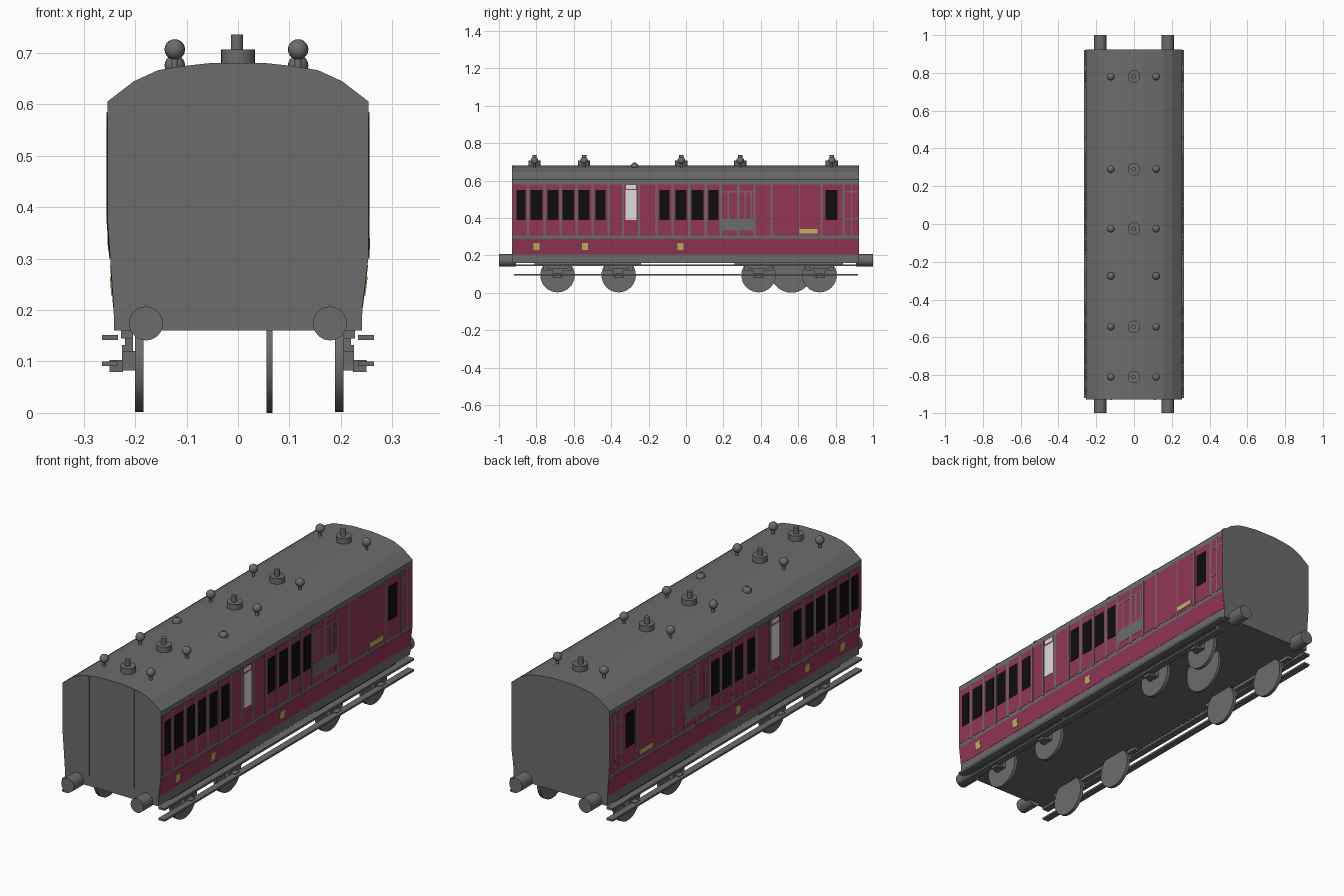
import bpy, bmesh, math
from mathutils import Matrix, Vector

if "Cube" in bpy.data.objects:
    bpy.data.objects.remove(bpy.data.objects["Cube"])


def material(name, r, g, b):
    m = bpy.data.materials.new(name)
    m.diffuse_color = (r, g, b, 1)
    m.use_nodes = True
    m.node_tree.nodes["Principled BSDF"].inputs["Base Color"].default_value = m.diffuse_color
    return m


GREY = material("dark grey", 0.15, 0.15, 0.15)
MAROON = material("maroon", 0.29, 0.036, 0.095)
BLACK = material("window black", 0.004, 0.004, 0.004)
WHITE = material("frosted white", 0.72, 0.72, 0.72)
YELLOW = material("yellow", 0.50, 0.48, 0.11)


def finish(name, bm, mat, smooth=False):
    bmesh.ops.recalc_face_normals(bm, faces=bm.faces)
    me = bpy.data.meshes.new(name)
    bm.to_mesh(me)
    bm.free()
    me.materials.append(mat)
    ob = bpy.data.objects.new(name, me)
    bpy.context.collection.objects.link(ob)
    if smooth:
        bpy.ops.object.select_all(action='DESELECT')
        ob.select_set(True)
        bpy.context.view_layer.objects.active = ob
        bpy.ops.object.shade_smooth_by_angle(angle=math.radians(40))
    return ob


def extrude(bm, profile, y0, y1):
    """Sweep an (x, z) outline along y."""
    a = [bm.verts.new((x, y0, z)) for x, z in profile]
    b = [bm.verts.new((x, y1, z)) for x, z in profile]
    bm.faces.new(a)
    bm.faces.new(b[::-1])
    for i in range(len(a)):
        j = (i + 1) % len(a)
        bm.faces.new((a[i], b[i], b[j], a[j]))


def box(bm, x0, x1, y0, y1, z0, z1):
    extrude(bm, [(x0, z0), (x1, z0), (x1, z1), (x0, z1)], y0, y1)


def cylinder(bm, centre, r, depth, axis='Z', r2=None, seg=24):
    rot = {'Z': Matrix.Identity(4), 'X': Matrix.Rotation(math.pi / 2, 4, 'Y'),
           'Y': Matrix.Rotation(-math.pi / 2, 4, 'X')}[axis]
    bmesh.ops.create_cone(bm, cap_ends=True, segments=seg, radius1=r,
                          radius2=r if r2 is None else r2, depth=depth,
                          matrix=Matrix.Translation(Vector(centre)) @ rot)


# Body: the lower side tapers in, bending at a different height each side
Y0, Y1 = -0.93, 0.925
BEND = {1: 0.30, -1: 0.37}
bm = bmesh.new()
extrude(bm, [(-0.241, 0.16), (0.241, 0.16), (0.242, 0.205), (0.2535, BEND[1]),
             (0.2535, 0.605), (-0.2535, 0.605), (-0.2535, BEND[-1]), (-0.242, 0.205)], Y0, Y1)
finish("coach_body", bm, GREY)

# Faceted arched roof
half = [(0.255, 0.605), (0.203, 0.645), (0.155, 0.667), (0.105, 0.675), (0.05, 0.681)]
bm = bmesh.new()
extrude(bm, half + [(-x, z) for x, z in reversed(half)], Y0, Y1)
finish("roof", bm, GREY)


# Thin plates that follow the side profile
def side_x(side, z):
    t = min(1, max(0, (z - 0.205) / (BEND[side] - 0.205)))
    return 0.242 + 0.0115 * t


def plates(name, mat, rects, off):
    for side, label in ((1, "right"), (-1, "left")):
        bm = bmesh.new()
        for y0, y1, z0, z1 in rects:
            zs = sorted({z0, z1} | ({BEND[side]} if z0 < BEND[side] < z1 else set()))
            outer = [(side * (side_x(side, z) + off), z) for z in zs]
            inner = [(side * (side_x(side, z) - 0.002), z) for z in reversed(zs)]
            extrude(bm, outer + inner, y0, y1)
        finish(f"{name}_{label}", bm, mat)


# Maroon lower band and upper panels; the bare strip between reads as a grey rail
plates("maroon_panels", MAROON, [(Y0 + 0.005, Y1 - 0.003, 0.205, 0.287),
                                 (Y0 + 0.005, Y1 - 0.003, 0.305, 0.58)], 0.001)

# Grey beading, the slatted screen and the end panel trim
posts = [-0.845, -0.757, -0.671, -0.586, -0.50, -0.414, -0.337, -0.251, -0.158,
         -0.072, 0.018, 0.105, 0.186, 0.28, 0.366, 0.457, 0.725, 0.842]
beads = [(y - 0.006, y + 0.006, 0.30, 0.585) for y in posts]
beads += [(0.605, 0.609, 0.30, 0.585),
          (0.192, 0.366, 0.334, 0.398), (0.192, 0.366, 0.535, 0.545),
          (0.222, 0.230, 0.398, 0.54), (0.312, 0.322, 0.398, 0.54), (0.345, 0.353, 0.398, 0.54),
          (0.842, 0.92, 0.535, 0.545), (0.842, 0.92, 0.392, 0.400),
          (0.882, 0.888, 0.30, 0.585)]
plates("grey_beading", GREY, beads, 0.002)

# Windows, frosted door panes, handrail plate and small crests
panes = [(-0.906, -0.858), (-0.831, -0.767), (-0.741, -0.682), (-0.660, -0.600),
         (-0.575, -0.516), (-0.484, -0.430), (-0.142, -0.088), (-0.056, 0.003),
         (0.030, 0.093), (0.120, 0.174), (0.746, 0.810)]
plates("windows", BLACK, [(a, b, 0.388, 0.548) for a, b in panes], 0.0025)
plates("frosted_panes", WHITE, [(-0.323, -0.265, 0.388, 0.548),
                                (-0.320, -0.268, 0.555, 0.575)], 0.0025)
plates("yellow_plate", YELLOW, [(0.607, 0.703, 0.318, 0.340)], 0.003)
plates("yellow_crests", YELLOW, [(y - 0.016, y + 0.016, 0.228, 0.265)
                                 for y in (-0.80, -0.54, -0.03)], 0.003)

# Flat pipes on the front end
bm = bmesh.new()
for x in (-0.121, 0.111):
    box(bm, x - 0.005, x + 0.005, Y0 - 0.001, Y0 + 0.003, 0.21, 0.673)
finish("end_pipes", bm, GREY)

# Buffers
bm = bmesh.new()
for x in (-0.179, 0.179):
    for s in (-1, 1):
        cylinder(bm, (x, s * 0.955, 0.174), 0.033, 0.09, 'Y')
finish("buffers", bm, GREY, True)

# Roof lamps along the centre line
rows = [-0.81, -0.545, -0.025, 0.29, 0.78]
bm = bmesh.new()
for y in rows:
    cylinder(bm, (0, y, 0.690), 0.033, 0.034)
    cylinder(bm, (-0.002, y, 0.720), 0.012, 0.032, seg=16)
bm_lamps = finish("roof_lamps", bm, GREY, True)

# Ball ventilators either side; one pair sits low without stems
bm = bmesh.new()
for x in (-0.123, 0.117):
    for y in rows + [-0.275]:
        z = 0.676 if y == -0.275 else 0.707
        bmesh.ops.create_uvsphere(bm, u_segments=16, v_segments=10, radius=0.02,
                                  matrix=Matrix.Translation((x, y, z)))
        cylinder(bm, (x, y, 0.682), 0.007, 0.03, seg=10)
finish("roof_ventilators", bm, GREY, True)

# Wheels
wheel_y = [-0.687, -0.36, 0.388, 0.714]
bm = bmesh.new()
for x in (-0.192, 0.197):
    for y in wheel_y:
        cylinder(bm, (x, y, 0.094), 0.092, 0.016, 'X', seg=32)
finish("wheels", bm, GREY, True)

# Single large disc under the floor
bm = bmesh.new()
cylinder(bm, (0.061, 0.564, 0.113), 0.113, 0.012, 'X', seg=32)
finish("underfloor_disc", bm, GREY, True)

# Bogie frames, axle boxes and the two long footboards
for s, label in ((1, "right"), (-1, "left")):
    bm = bmesh.new()
    for y0, y1 in ((-0.81, -0.24), (0.26, 0.84)):
        box(bm, s * 0.204, s * 0.228, y0, y1, 0.145, 0.162)
    for y in wheel_y:
        box(bm, s * 0.204, s * 0.226, y - 0.075, y + 0.075, 0.118, 0.132)
        for d in (-0.065, 0.065):
            box(bm, s * 0.204, s * 0.220, y + d - 0.01, y + d + 0.01, 0.130, 0.148)
        box(bm, s * 0.200, s * 0.226, y - 0.028, y + 0.028, 0.082, 0.12)
        box(bm, s * 0.224, s * 0.250, y - 0.018, y + 0.018, 0.080, 0.103)
    finish("bogie_frame_" + label, bm, GREY)
    bm = bmesh.new()
    box(bm, s * 0.233, s * 0.265, -0.92, 0.92, 0.142, 0.152)
    box(bm, s * 0.233, s * 0.265, -0.92, 0.92, 0.091, 0.100)
    finish("footboards_" + label, bm, GREY)
